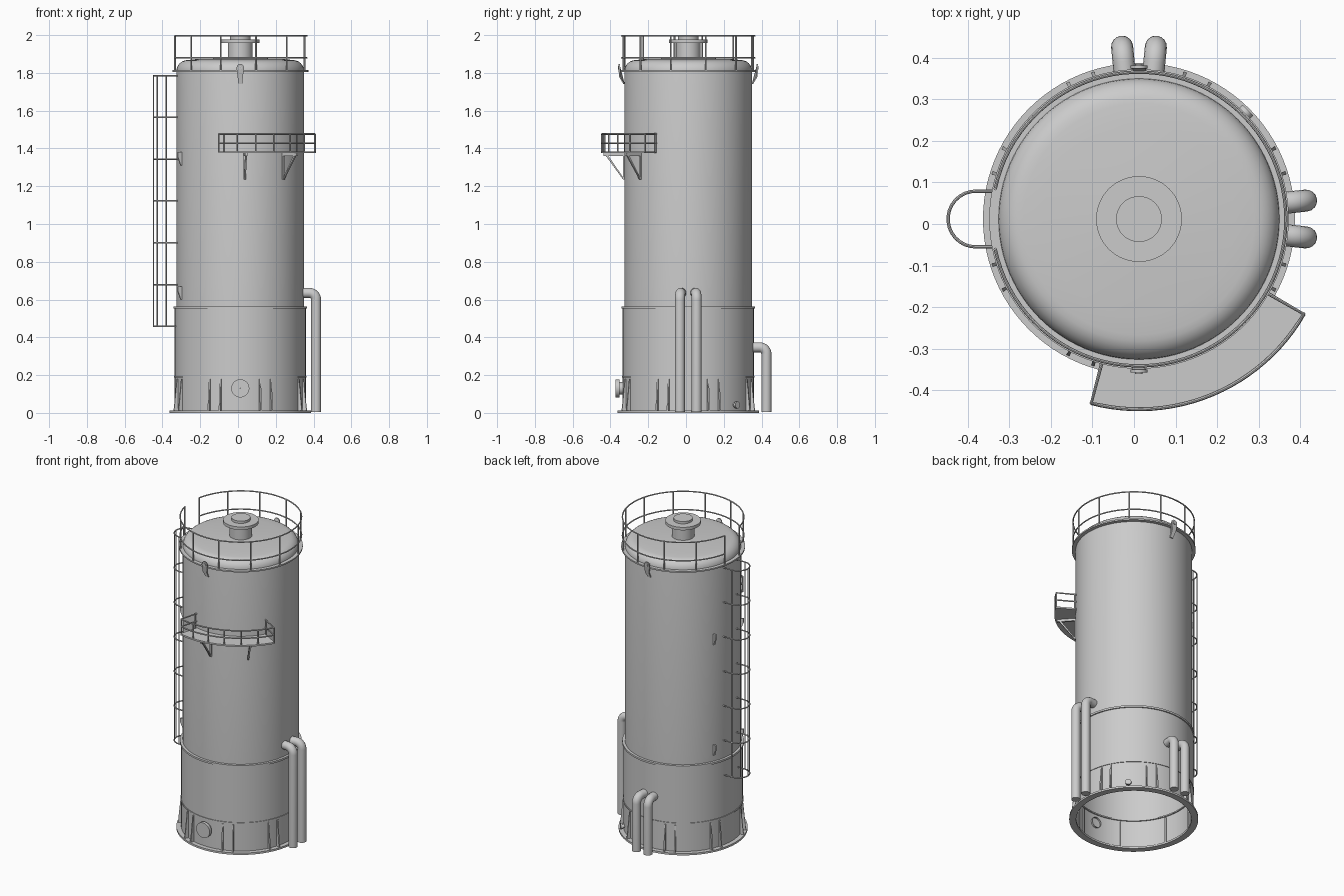
import bpy
from math import sin, cos, radians, pi
from mathutils import Vector, Matrix

if "Cube" in bpy.data.objects:
    bpy.data.objects.remove(bpy.data.objects["Cube"])

CX = CY = 0.012          # tank axis
R_UP, R_LOW = 0.338, 0.347


def P(r, deg, z, t=0.0):
    """Point at radius r, angle deg, height z, shifted sideways by t."""
    a = radians(deg)
    return Vector((CX + r * cos(a) - t * sin(a), CY + r * sin(a) + t * cos(a), z))


def finish(obj):
    bpy.ops.object.select_all(action='DESELECT')
    obj.select_set(True)
    bpy.context.view_layer.objects.active = obj
    if obj.type == 'CURVE':
        bpy.ops.object.convert(target='MESH')
    bpy.ops.object.shade_smooth_by_angle(angle=radians(35))
    return bpy.context.object


def mesh(name, verts, faces):
    me = bpy.data.meshes.new(name)
    me.from_pydata([tuple(v) for v in verts], [], faces)
    obj = bpy.data.objects.new(name, me)
    bpy.context.collection.objects.link(obj)
    return finish(obj)


def lathe(name, prof, n=96, frame=None, closed=False):
    """Revolve (radius, height) points around the tank axis, or around a frame's z."""
    frame = frame or Matrix.Translation((CX, CY, 0))
    verts = [frame @ Vector((r * cos(2 * pi * i / n), r * sin(2 * pi * i / n), z))
             for r, z in prof for i in range(n)]
    m = len(prof)
    faces = [(j * n + i, j * n + (i + 1) % n,
              (j + 1) % m * n + (i + 1) % n, (j + 1) % m * n + i)
             for j in range(m if closed else m - 1) for i in range(n)]
    return mesh(name, verts, faces)


def ring(name, r0, r1, z0, z1):
    return lathe(name, [(r0, z0), (r1, z0), (r1, z1), (r0, z1)], closed=True)


def prism(name, a, b):
    """Solid between two matching loops."""
    n = len(a)
    faces = [tuple(range(n))[::-1], tuple(range(n, 2 * n))]
    faces += [(i, (i + 1) % n, n + (i + 1) % n, n + i) for i in range(n)]
    return mesh(name, list(a) + list(b), faces)


def radial_plate(name, rz, deg, thick):
    h = thick / 2
    return prism(name, [P(r, deg, z, h) for r, z in rz], [P(r, deg, z, -h) for r, z in rz])


def tubes(name, paths, rad, res=2):
    cu = bpy.data.curves.new(name, 'CURVE')
    cu.dimensions = '3D'
    cu.bevel_depth, cu.bevel_resolution, cu.use_fill_caps = rad, res, True
    for pts in paths:
        sp = cu.splines.new('POLY')
        sp.points.add(len(pts) - 1)
        for p, q in zip(sp.points, pts):
            p.co = (*q, 1)
    obj = bpy.data.objects.new(name, cu)
    bpy.context.collection.objects.link(obj)
    return finish(obj)


def arc(r, a0, a1, z, n):
    return [P(r, a0 + (a1 - a0) * i / n, z) for i in range(n + 1)]


def radial_frame(r, deg, z):
    """Frame whose z axis points outward from the tank."""
    d = P(1, deg, 0) - P(0, deg, 0)
    return Matrix.Translation(P(r, deg, z)) @ d.to_track_quat('Z', 'Y').to_matrix().to_4x4()


# Tank shell, open at the bottom, with rounded shoulder and flat-dished roof
shoulder = [(R_UP - 0.06 + 0.06 * cos(radians(a)), 1.81 + 0.058 * sin(radians(a)))
            for a in range(0, 91, 15)]
lathe("tank_shell", [(R_LOW, 0), (R_LOW, 0.56), (R_UP, 0.56)] + shoulder
      + [(0.231, 1.873), (0.0005, 1.878)])
ring("base_flange", 0.335, 0.375, 0, 0.012)
ring("skirt_band", 0.34, 0.351, 0.187, 0.195)
ring("middle_band", 0.335, 0.354, 0.552, 0.564)

# Paired stiffeners around the skirt
for k in range(8):
    for d in (-5, 5):
        radial_plate("skirt_gusset", [(0.34, 0.01), (0.37, 0.01), (0.367, 0.03),
                                      (0.352, 0.18), (0.34, 0.18)], 22.5 + 45 * k + d, 0.008)

# Roof nozzle with flange and cap
lathe("roof_nozzle", [(0.066, 1.87), (0.066, 1.958), (0.103, 1.958), (0.103, 1.977),
                      (0.055, 1.977), (0.055, 1.992), (0.0005, 1.992)], 64)

# Roof walkway ring and railing, open at the ladder
ring("roof_walkway", 0.33, 0.36, 1.805, 1.814)
tubes("roof_rails", [arc(0.353, -168, 168, z, 84) for z in (1.879, 1.996)], 0.004)
tubes("roof_posts", [[P(0.353, -168 + 336 * i / 11, 1.81), P(0.353, -168 + 336 * i / 11, 1.996)]
                     for i in range(12)], 0.0045)

# Lifting lugs on front and back
for deg in (-90, 90):
    outline = [(-0.01, 1.74, 0.336), (0.01, 1.74, 0.336), (0.014, 1.78, 0.36), (0.02, 1.825, 0.362)]
    outline += [(0.02 * cos(radians(a)), 1.828 + 0.02 * sin(radians(a)), 0.362)
                for a in range(30, 180, 30)]
    outline += [(-0.02, 1.825, 0.362), (-0.014, 1.78, 0.36)]
    prism("lifting_lug", [P(r, deg, z, t) for t, z, r in outline],
          [P(r + 0.007, deg, z, t) for t, z, r in outline])
    lathe("lug_boss", [(0.004, 0), (0.009, 0), (0.009, 0.004), (0.004, 0.004)], 16,
          radial_frame(0.368, deg, 1.827))

# Ladder safety cage: U-shaped hoops and vertical bars
CAGE_X, CAGE_R = -0.38, 0.067


def cage(a, z):
    return Vector((CAGE_X + CAGE_R * cos(radians(a)), CY + CAGE_R * sin(radians(a)), z))


zs = [0.458 + i * (1.786 - 0.458) / 6 for i in range(7)]
tubes("cage_hoops", [[Vector((-0.32, CY + CAGE_R, z))] + [cage(a, z) for a in range(90, 271, 12)]
                     + [Vector((-0.32, CY - CAGE_R, z))] for z in zs], 0.004)
tubes("cage_bars", [[cage(a, zs[0]), cage(a, zs[-1])] for a in (90, 135, 180, 225, 270)], 0.003)

# Small shell cleats beside the ladder
for deg in (157, 203):
    for z in (0.635, 1.345):
        radial_plate("shell_cleat", [(0.33, z - 0.035), (0.343, z - 0.035), (0.36, z + 0.01),
                                     (0.36, z + 0.035), (0.33, z + 0.035)], deg, 0.01)

# Side platform: curved floor, railing and brackets
A0, A1, R_OUT = -104.5, -30, 0.462
lo = arc(R_OUT, A0, A1, 1.375, 24) + arc(0.334, A1, A0, 1.375, 24)
prism("platform_floor", lo, [p + Vector((0, 0, 0.01)) for p in lo])
R_RAIL = R_OUT - 0.005
tubes("platform_rails", [[P(0.335, A0, z)] + arc(R_RAIL, A0, A1, z, 24) + [P(0.335, A1, z)]
                         for z in (1.428, 1.476)], 0.0045)
posts = [(R_RAIL, A0 + (A1 - A0) * i / 6) for i in range(7)] + [(0.348, A0), (0.348, A1)]
tubes("platform_posts", [[P(r, a, 1.38), P(r, a, 1.476)] for r, a in posts], 0.0045)
for deg in (-86, -48):
    radial_plate("bracket_beam", [(0.33, 1.36), (0.45, 1.36), (0.45, 1.376), (0.33, 1.376)],
                 deg, 0.012)
    radial_plate("bracket_upright", [(0.33, 1.235), (0.346, 1.235), (0.346, 1.376), (0.33, 1.376)],
                 deg, 0.012)
    radial_plate("bracket_brace", [(0.338, 1.235), (0.345, 1.235), (0.44, 1.365), (0.427, 1.365)],
                 deg, 0.01)


# Paired downpipes on the right and back
def downpipe(name, deg, r, z):
    bend = 0.036
    path = [P(0.32, deg, z)]
    path += [P(r - bend + bend * sin(radians(a)), deg, z - bend + bend * cos(radians(a)))
             for a in range(0, 91, 10)]
    tubes(name, [path + [P(r, deg, 0.005)]], 0.0265, 6)


for s in (-1, 1):
    downpipe("right_pipe", s * 6.3, 0.404, 0.635)
    downpipe("back_pipe", 90 + s * 5.6, 0.416, 0.347)

# Front manway and small drain nozzle
lathe("front_manway", [(0.033, 0), (0.033, 0.03), (0.048, 0.03), (0.048, 0.05),
                       (0.0005, 0.05)], 40, radial_frame(0.335, -90, 0.13))
lathe("drain_nozzle", [(0.012, 0), (0.012, 0.02), (0.018, 0.02), (0.018, 0.032),
                       (0.0005, 0.032)], 24, radial_frame(0.338, 45, 0.042))
